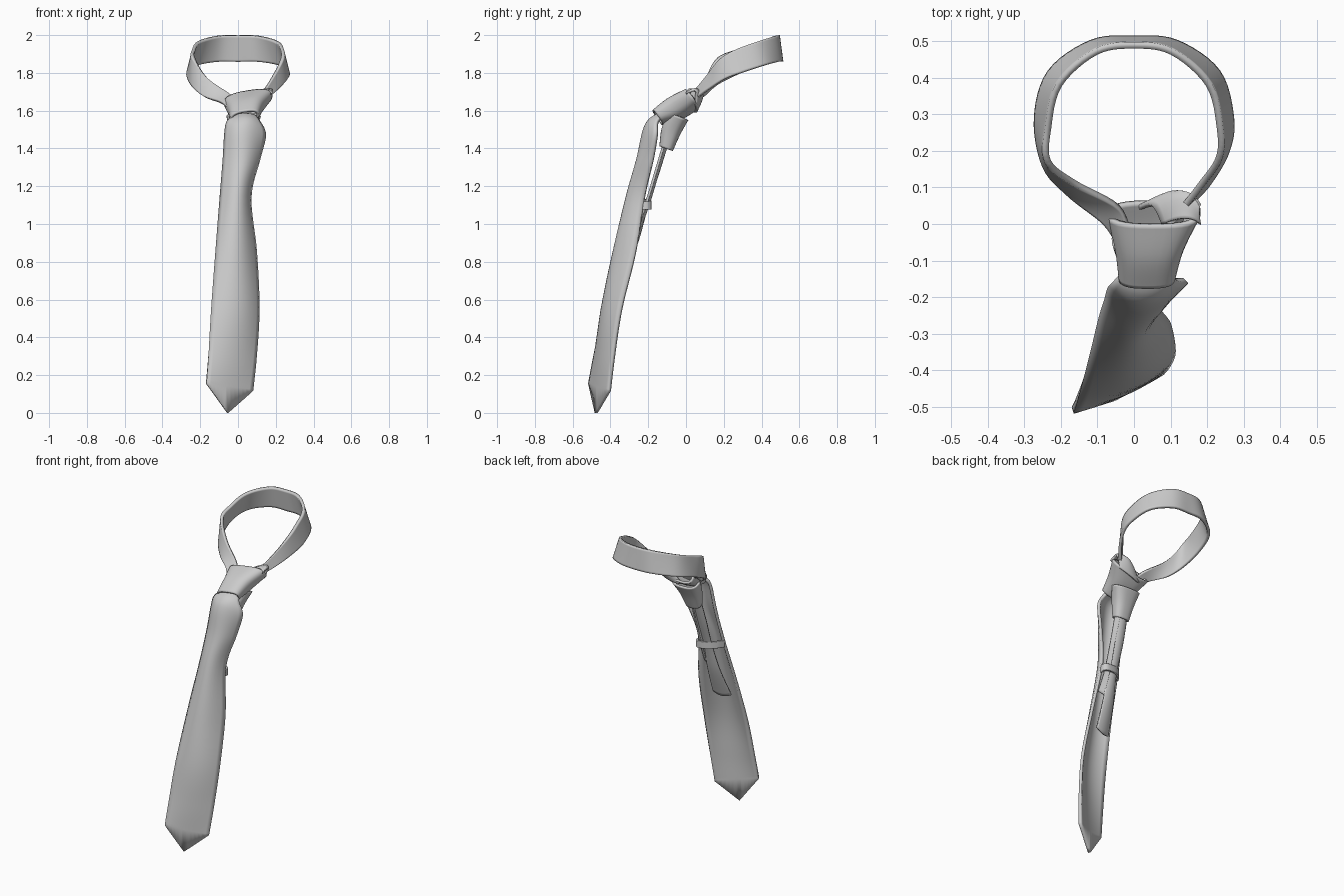
import bpy, math
from mathutils import Vector as V


def catmull(rows, steps):
    """Smoothly resample a list of rows, each a list of points."""
    out = []
    for i in range(len(rows) - 1):
        r = [rows[max(i - 1, 0)], rows[i], rows[i + 1], rows[min(i + 2, len(rows) - 1)]]
        for s in range(steps):
            t = s / steps
            out.append([0.5 * (2 * b + (c - a) * t + (2 * a - 5 * b + 4 * c - d) * t * t
                               + (3 * b - a - 3 * c + d) * t ** 3) for a, b, c, d in zip(*r)])
    return out + [rows[-1]]


def across(row, n=12):
    """Widen an edge pair or edge-middle-edge triple into n + 1 points."""
    p = [V(q) for q in row]
    if len(p) == 2:
        return [p[0].lerp(p[1], i / n) for i in range(n + 1)]
    res = []
    for i in range(n + 1):
        u = i / n
        res.append(p[0] * (1 - u) * (1 - 2 * u) + p[1] * 4 * u * (1 - u) + p[2] * u * (2 * u - 1))
    return res


def skin(name, rows, thick, ring=False, offset=0.0):
    """Cloth surface through rows of points, with thickness."""
    n = len(rows[0])
    faces = []
    for j in range(len(rows) - 1):
        for i in range(n if ring else n - 1):
            k = (i + 1) % n
            faces.append((j * n + i, j * n + k, (j + 1) * n + k, (j + 1) * n + i))
    me = bpy.data.meshes.new(name)
    me.from_pydata([tuple(p) for r in rows for p in r], [], faces)
    ob = bpy.data.objects.new(name, me)
    bpy.context.collection.objects.link(ob)
    m = ob.modifiers.new("thickness", 'SOLIDIFY')
    m.thickness, m.offset = thick, offset
    bpy.ops.object.select_all(action='DESELECT')
    bpy.context.view_layer.objects.active = ob
    ob.select_set(True)
    bpy.ops.object.shade_smooth_by_angle(angle=math.radians(40))
    return ob


def strip(name, rows, thick, steps=6, tip=None):
    pts = catmull([across(r) for r in rows], steps)
    if tip:
        a, b, c = map(V, tip)
        pts.append([a.lerp(b, i / 6) for i in range(6)] + [b.lerp(c, i / 6) for i in range(7)])
    return skin(name, pts, thick)


def sleeve(name, rings, axis, thick, roll=0.0, sides=32):
    """Tapered flattened tube: centre, half width, half depth per ring."""
    nrm = V((0, -axis[1], axis[0])).normalized()
    rows = []
    for c, hw, hd in rings:
        row = []
        for i in range(sides):
            a = 2 * math.pi * i / sides
            ca, sa = math.cos(a), math.sin(a)
            x = hw * math.copysign(abs(ca) ** 0.75, ca)
            d = hd * math.copysign(abs(sa) ** 0.75, sa)
            row.append(V(c) + V((x, 0, roll * x)) + nrm * d)
        rows.append(row)
    return skin(name, catmull(rows, 6), thick, ring=True)


# wide front blade with pointed end
strip("front_blade", [
    [(-.02, -.12, 1.57), (.035, -.14, 1.58), (.09, -.12, 1.57)],
    [(-.055, -.155, 1.54), (.035, -.19, 1.55), (.112, -.15, 1.54)],
    [(-.066, -.17, 1.48), (.03, -.222, 1.49), (.142, -.155, 1.47)],
    [(-.075, -.20, 1.34), (.025, -.255, 1.34), (.11, -.175, 1.34)],
    [(-.09, -.25, 1.15), (0, -.308, 1.15), (.063, -.22, 1.14)],
    [(-.115, -.345, .85), (0, -.375, .85), (.093, -.268, .85)],
    [(-.14, -.43, .55), (0, -.432, .55), (.107, -.342, .55)],
    [(-.157, -.482, .30), (-.02, -.455, .30), (.094, -.382, .30)],
    [(-.167, -.508, .165), (-.045, -.468, .14), (.077, -.404, .125)],
], .018, tip=[(-.167, -.510, .155), (-.055, -.475, 0), (.076, -.405, .117)])

# collar band around the neck: top edge, bottom edge
half = [[(-.235, .26, 1.92), (-.265, .29, 1.80)],
        [(-.205, .38, 1.965), (-.228, .415, 1.84)],
        [(-.105, .47, 1.995), (-.115, .495, 1.86)]]
mirrored = [[(-x, y, z) for x, y, z in r] for r in reversed(half)]
strip("neck_band", [
    [(-.01, -.04, 1.64), (-.05, -.04, 1.61)],
    [(-.04, .045, 1.68), (-.09, .01, 1.645)],
    [(-.16, .11, 1.77), (-.18, .085, 1.675)],
    [(-.235, .17, 1.88), (-.243, .16, 1.735)],
    *half,
    [(0, .488, 1.998), (0, .506, 1.86)],
    *mirrored,
    [(.232, .18, 1.87), (.253, .20, 1.765)],
    [(.185, .11, 1.78), (.205, .115, 1.71)],
    [(.13, .04, 1.70), (.15, .05, 1.665)],
    [(.06, -.04, 1.65), (.10, -.04, 1.63)],
], .018)

# main knot wrap
sleeve("knot", [((.035, -.15, 1.565), .070, .038),
                ((.042, -.06, 1.61), .088, .058),
                ((.054, .03, 1.66), .122, .052)], (.8, .6), .014, roll=.16)

# fold of the knot over the right neck strand
strip("knot_fold", [
    [(0, .04, 1.59), (.07, .055, 1.60), (.15, .05, 1.63)],
    [(.05, .05, 1.66), (.125, .085, 1.69), (.178, .05, 1.71)],
    [(.08, 0, 1.67), (.14, .015, 1.71), (.178, 0, 1.69)],
], .014)

# lower back sleeve of the knot
sleeve("knot_back", [((.03, -.04, 1.57), .085, .050),
                     ((.02, -.08, 1.49), .062, .046),
                     ((.015, -.105, 1.40), .045, .032)], (.35, .93), .012)

# narrow tail hanging behind the blade
strip("narrow_tail", [
    [(-.03, -.10, 1.46), (0, -.09, 1.46), (.03, -.10, 1.46)],
    [(-.04, -.155, 1.28), (-.01, -.145, 1.28), (.02, -.155, 1.28)],
    [(-.04, -.215, 1.10), (-.012, -.205, 1.10), (.02, -.215, 1.10)],
    [(-.06, -.27, .92), (-.02, -.255, .92), (.02, -.26, .92)],
    [(-.085, -.345, .745), (-.032, -.325, .735), (.022, -.315, .755)],
], .014)

# second strand of the tail
strip("inner_strand", [
    [(.02, -.09, 1.45), (.05, -.11, 1.45)],
    [(.02, -.145, 1.28), (.045, -.16, 1.28)],
    [(.015, -.20, 1.10), (.045, -.215, 1.10)],
    [(.015, -.255, .95), (.05, -.27, .97)],
], .014)

# keeper loop holding the tail
strip("keeper_loop", [
    [(x, y, z + .022), (x, y, z - .022)] for x, y, z in
    [(-.09, -.262, 1.11), (-.065, -.225, 1.11), (-.02, -.195, 1.105),
     (.04, -.188, 1.10), (.062, -.205, 1.098), (.058, -.235, 1.098)]
], .012)
